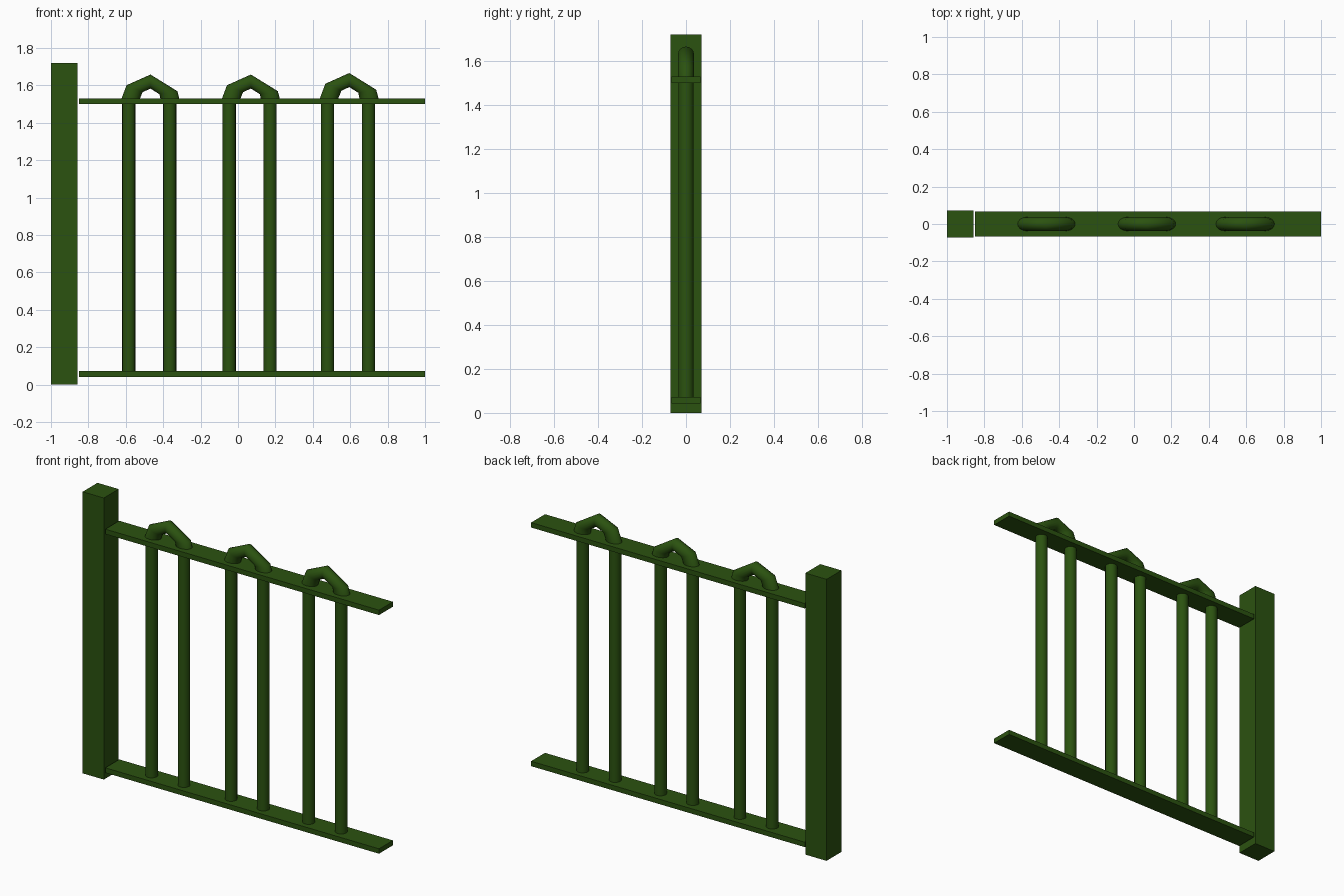
import bpy, bmesh, math
from mathutils import Vector

if "Cube" in bpy.data.objects:
    bpy.data.objects.remove(bpy.data.objects["Cube"])

paint = bpy.data.materials.new("green_paint")
paint.diffuse_color = (0.024, 0.085, 0.005, 1)
paint.use_nodes = True
paint.node_tree.nodes["Principled BSDF"].inputs["Base Color"].default_value = paint.diffuse_color


def box(name, lo, hi):
    lo, hi = Vector(lo), Vector(hi)
    bpy.ops.mesh.primitive_cube_add(size=1, location=(lo + hi) / 2)
    ob = bpy.context.object
    ob.name = name
    ob.scale = hi - lo
    bpy.ops.object.transform_apply(location=False, rotation=False, scale=True)
    ob.data.materials.append(paint)


def bar(name, x, z0, z1):
    bpy.ops.mesh.primitive_cylinder_add(vertices=16, radius=0.035, depth=z1 - z0,
                                        location=(x, 0, (z0 + z1) / 2))
    ob = bpy.context.object
    ob.name = name
    bpy.ops.object.shade_smooth_by_angle(angle=math.radians(40))
    ob.data.materials.append(paint)


# Outer and inner (x, z) edge of the angular arch at each bend
ARCH = [((-0.160, 1.515), (-0.062, 1.515)),
        ((-0.128, 1.601), (-0.042, 1.564)),
        ((0.000, 1.658), (0.000, 1.583)),
        ((0.144, 1.569), (0.048, 1.553)),
        ((0.158, 1.515), (0.056, 1.515))]


def arch(name, x, dz, sides=16):
    bm = bmesh.new()
    rings = []
    for outer, inner in ARCH:
        a, b = Vector((outer[0], 0, outer[1])), Vector((inner[0], 0, inner[1]))
        mid, half = (a + b) / 2, (a - b) / 2
        angles = [2 * math.pi * i / sides for i in range(sides)]
        rings.append([bm.verts.new(mid + half * math.cos(t) + Vector((0, 0.037 * math.sin(t), 0)))
                      for t in angles])
    for r, s in zip(rings, rings[1:]):
        for i in range(sides):
            j = (i + 1) % sides
            bm.faces.new((r[i], r[j], s[j], s[i])).smooth = True
    bm.faces.new(rings[0])
    bm.faces.new(rings[-1])
    bmesh.ops.recalc_face_normals(bm, faces=bm.faces)
    mesh = bpy.data.meshes.new(name)
    bm.to_mesh(mesh)
    bm.free()
    mesh.materials.append(paint)
    ob = bpy.data.objects.new(name, mesh)
    ob.location = (x, 0, dz)
    bpy.context.collection.objects.link(ob)


# Post and rails
box("post", (-1, -0.0715, 0), (-0.857, 0.0715, 1.72))
box("bottom_rail", (-0.85, -0.067, 0.042), (1, 0.067, 0.072))
box("top_rail", (-0.85, -0.067, 1.50), (1, 0.067, 1.53))

# Three pairs of bars, each topped with an arch
for n, (x, dz) in enumerate([(-0.468, 0), (0.069, 0), (0.595, 0.008)], 1):
    bar(f"left_bar_{n}", x - 0.116, 0.06, 1.51)
    bar(f"right_bar_{n}", x + 0.103, 0.06, 1.51)
    arch(f"arch_{n}", x, dz)
